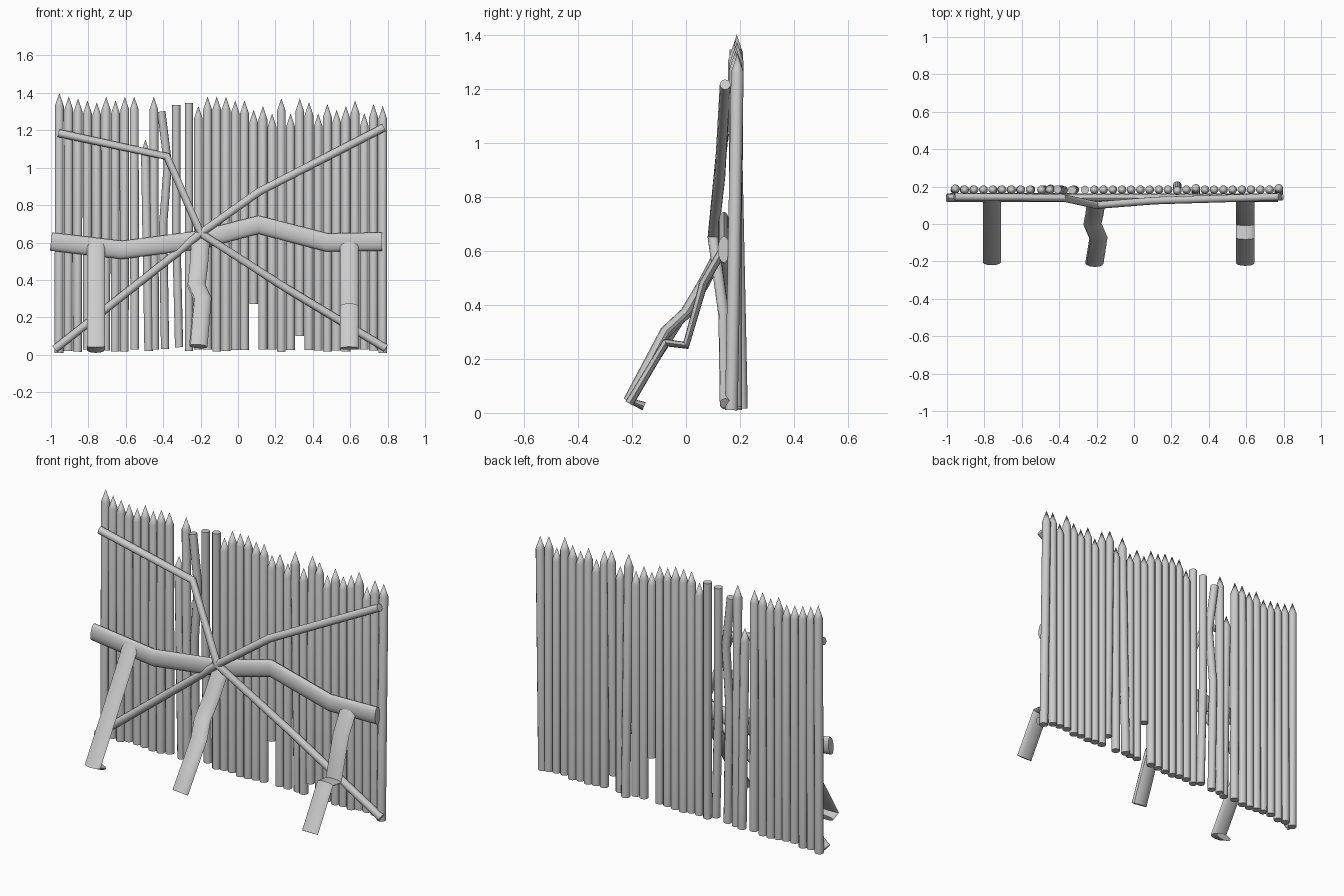
import bpy, bmesh, math, random
from mathutils import Vector

if "Cube" in bpy.data.objects:
    bpy.data.objects.remove(bpy.data.objects["Cube"], do_unlink=True)
random.seed(4)

grey = bpy.data.materials.new("weathered grey")
grey.use_nodes = True
grey.diffuse_color = (0.6, 0.6, 0.6, 1)
grey.node_tree.nodes["Principled BSDF"].inputs["Base Color"].default_value = (0.6, 0.6, 0.6, 1)


def log(name, path, axis, r_axis, r_side, tip=0.0, sides=12):
    """Sweep an ellipse along path; axis is the direction of r_axis."""
    pts = [Vector(p) for p in path]
    bm = bmesh.new()
    rings = []
    for i, p in enumerate(pts):
        ahead = (pts[min(i + 1, len(pts) - 1)] - p).normalized()
        behind = (p - pts[max(i - 1, 0)]).normalized()
        t = (ahead + behind).normalized()
        u = Vector(axis)
        u = (u - t * u.dot(t)).normalized()
        v = t.cross(u)
        rings.append([bm.verts.new(p + u * r_axis * math.cos(a) + v * r_side * math.sin(a))
                      for a in (k * math.tau / sides for k in range(sides))])
    for a, b in zip(rings, rings[1:]):
        for k in range(sides):
            n = (k + 1) % sides
            bm.faces.new((a[k], a[n], b[n], b[k]))
    bm.faces.new(rings[0][::-1])
    if tip:
        apex = bm.verts.new(pts[-1] + Vector((0, 0, tip)))
        for k in range(sides):
            bm.faces.new((rings[-1][k], rings[-1][(k + 1) % sides], apex))
    else:
        bm.faces.new(rings[-1])
    bmesh.ops.recalc_face_normals(bm, faces=bm.faces)
    mesh = bpy.data.meshes.new(name)
    bm.to_mesh(mesh)
    bm.free()
    mesh.materials.append(grey)
    ob = bpy.data.objects.new(name, mesh)
    bpy.context.collection.objects.link(ob)
    bpy.ops.object.select_all(action='DESELECT')
    ob.select_set(True)
    bpy.context.view_layer.objects.active = ob
    bpy.ops.object.shade_smooth_by_angle(angle=math.radians(35))
    return ob


X, Y = (1, 0, 0), (0, 1, 0)
R = 0.0235


def stake(x, top, bottom=None, lean=0.0, y_low=0.183, y_top=0.183, tip=0.07):
    low = random.uniform(0.015, 0.03) if bottom is None else bottom
    log("stake", [(x + lean, y_low, low), (x, y_top, top - tip)], X, R, R, tip)


# Pointed stakes, left run and right run
for i, top in enumerate([1.40, 1.38, 1.37, 1.36, 1.35, 1.38, 1.36, 1.38, 1.38]):
    stake(-0.955 + i * 0.05, top, lean=random.uniform(-0.004, 0.004),
          bottom=0.01 if i == 0 else None, y_top=0.188 if i == 0 else 0.183)

special = {6: dict(bottom=0.27),
           9: dict(y_low=0.205, y_top=0.178),
           11: dict(bottom=0.1, y_low=0.172, y_top=0.19),
           20: dict(bottom=0.01, y_low=0.168, y_top=0.19)}
tops = [1.33, 1.38, 1.38, 1.38, 1.36, 1.36, 1.31, 1.33, 1.29, 1.37, 1.29,
        1.37, 1.35, 1.29, 1.34, 1.31, 1.33, 1.36, 1.29, 1.34, 1.33]
for i, top in enumerate(tops):
    stake(-0.212 + i * 0.0493, top, **special.get(i, {}))

# Damaged stretch: short, tall, crooked and blunt stakes
stake(-0.495, 1.15, lean=0.018)
stake(-0.45, 1.38, lean=0.004, y_low=0.188)
log("crooked_stake", [(-0.39, 0.185, 0.03), (-0.4, 0.185, 0.7),
                      (-0.375, 0.18, 1.02), (-0.41, 0.185, 1.3)], X, 0.022, 0.022)
log("blunt_stake", [(-0.315, 0.183, 0.04), (-0.33, 0.183, 0.65), (-0.33, 0.183, 1.335)], X, 0.022, 0.022)
log("blunt_stake", [(-0.262, 0.183, 0.02), (-0.262, 0.183, 1.345)], X, 0.022, 0.022)

# Thick horizontal rail, flattened front to back
log("rail", [(-1.0, 0.14, 0.605), (-0.62, 0.14, 0.56), (-0.2, 0.14, 0.615),
             (0.11, 0.14, 0.695), (0.475, 0.14, 0.6), (0.77, 0.14, 0.605)], Y, 0.022, 0.049, sides=16)

# Thin crossing braces, pulled forward over the rail
log("falling_brace", [(-0.96, 0.145, 1.185), (-0.38, 0.14, 1.06), (-0.2, 0.1, 0.65),
                      (0.25, 0.14, 0.36), (0.79, 0.145, 0.035)], Y, 0.02, 0.021)
log("rising_brace", [(-0.98, 0.145, 0.03), (-0.32, 0.145, 0.55), (-0.2, 0.1, 0.65),
                     (0.11, 0.125, 0.87), (0.78, 0.145, 1.215)], Y, 0.02, 0.021)

# Sloping legs
log("right_leg", [(-0.76, 0.135, 0.6), (-0.76, 0.065, 0.48), (-0.76, -0.205, 0.045),
                  (-0.76, -0.155, 0.025)], X, 0.048, 0.016)
log("middle_leg", [(-0.2, 0.135, 0.61), (-0.21, 0.06, 0.47), (-0.222, 0.0, 0.37),
                   (-0.19, -0.075, 0.3), (-0.212, -0.21, 0.045)], X, 0.049, 0.022)
log("left_leg", [(0.595, 0.135, 0.6), (0.595, 0.065, 0.48), (0.595, 0.0, 0.25),
                 (0.595, -0.075, 0.26), (0.595, -0.21, 0.035)], X, 0.049, 0.016)
